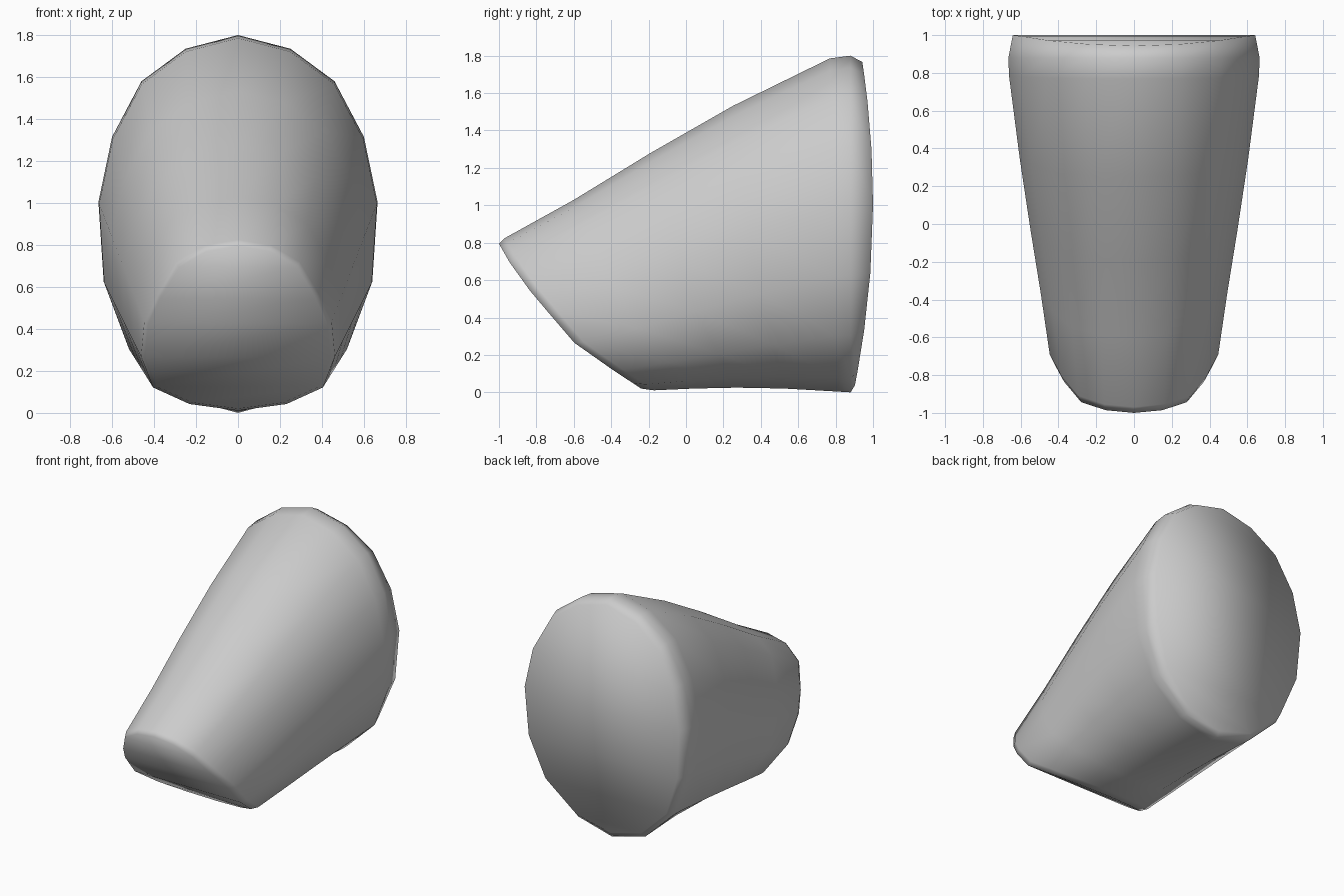
import bpy, bmesh, math
from mathutils import Vector

if "Cube" in bpy.data.objects:
    bpy.data.objects.remove(bpy.data.objects["Cube"])

# Half outlines (x, z), top to bottom; the other half is mirrored
FRONT = [(0, .80), (.15, .775), (.28, .70), (.37, .55), (.425, .43),
         (.44, .27), (.385, .13), (.22, .055), (0, .025)]
BACK = [(0, 1.805), (.25, 1.74), (.46, 1.585), (.60, 1.32), (.665, 1.01),
        (.64, .63), (.52, .31), (.28, .08), (0, .005)]
FRONT_CURVE = [(.025, -.24), (.25, -.58), (.53, -.82), (.66, -.92), (.80, -1.0)]


def front_y(z):
    for (z0, y0), (z1, y1) in zip(FRONT_CURVE, FRONT_CURVE[1:]):
        if z <= z1:
            return y0 + (y1 - y0) * (z - z0) / (z1 - z0)
    return FRONT_CURVE[-1][1]


def back_y(z):
    return 1 - .065 * ((z - 1.02) / .8) ** 2


# Front rim, and the softened edge just behind it
front_rim = [Vector((x, front_y(z), z)) for x, z in FRONT]
centre = Vector((0, -.62, .41))
front_edge = [centre + (p - centre) * 1.05 + Vector((0, .05, .01)) for p in front_rim]

# Back edge and the curved back rim
back_edge = [Vector((x, .88, z)) for x, z in BACK]
back_rim = []
for x, z in BACK:
    zz = .95 + (z - .95) * .96
    back_rim.append(Vector((x * .965, back_y(zz), zz)))

# Body rings: (position along the length, growth in size)
rings = [front_rim, front_edge]
for t, u in [(.2, .21), (.42, .465), (.66, .725), (.94, .985)]:
    ring = []
    for i, (a, b) in enumerate(zip(front_edge, back_edge)):
        p = a.lerp(b, u)
        p.y = a.y + (b.y - a.y) * t
        if i > 6:
            p.z += .02 * math.sin(math.pi * t)
        ring.append(p)
    rings.append(ring)
rings += [back_edge, back_rim]

bm = bmesh.new()
loops = []
for half in rings:
    full = half + [Vector((-p.x, p.y, p.z)) for p in half[-2:0:-1]]
    loops.append([bm.verts.new(p) for p in full])

# Side skin
n = len(loops[0])
for a, b in zip(loops, loops[1:]):
    for i in range(n):
        j = (i + 1) % n
        bm.faces.new((a[i], a[j], b[j], b[i]))

# End caps made of strips running across
for loop in (loops[0], loops[-1]):
    h = n // 2
    for i in range(h):
        strip = [loop[i], loop[i + 1], loop[n - i - 1], loop[(n - i) % n]]
        bm.faces.new(list(dict.fromkeys(strip)))

bmesh.ops.recalc_face_normals(bm, faces=bm.faces)
for f in bm.faces:
    f.smooth = True
low = min(v.co.z for v in bm.verts)
bmesh.ops.translate(bm, verts=bm.verts, vec=(0, 0, -low))

mesh = bpy.data.meshes.new("tapered_body")
bm.to_mesh(mesh)
bm.free()
body = bpy.data.objects.new("tapered_body", mesh)
bpy.context.collection.objects.link(body)
